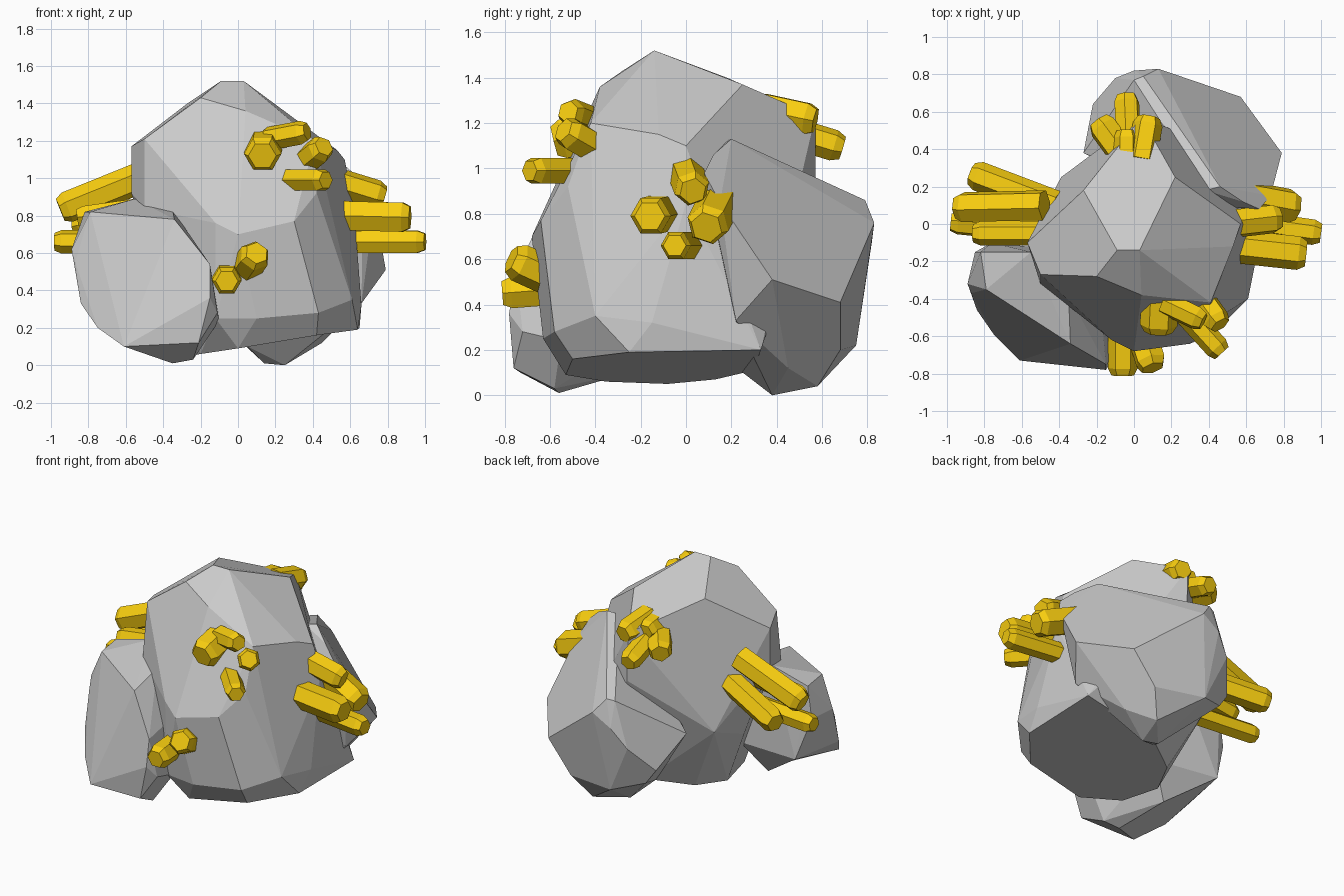
import bpy, bmesh, math
from mathutils import Vector

gold = bpy.data.materials.new("gold")
gold.diffuse_color = (0.95, 0.62, 0.005, 1)


def add_object(name, bm, material=None):
    bmesh.ops.recalc_face_normals(bm, faces=bm.faces)
    mesh = bpy.data.meshes.new(name)
    bm.to_mesh(mesh)
    bm.free()
    obj = bpy.data.objects.new(name, mesh)
    bpy.context.collection.objects.link(obj)
    if material:
        mesh.materials.append(material)
    return obj


def rock(name, corners):
    """Faceted boulder: the hull of a few corner points."""
    bm = bmesh.new()
    for c in corners:
        bm.verts.new(c)
    hull = bmesh.ops.convex_hull(bm, input=bm.verts)
    loose = {g for g in hull["geom_interior"] + hull["geom_unused"]
             if isinstance(g, bmesh.types.BMVert)}
    bmesh.ops.delete(bm, geom=list(loose), context='VERTS')
    bmesh.ops.dissolve_limit(bm, angle_limit=math.radians(7),
                             verts=bm.verts, edges=bm.edges)
    return add_object(name, bm)


def crystal(bm, base, tip, radius, turn=0.0):
    """Six-sided prism with a bevelled end."""
    base, tip = Vector(base), Vector(tip)
    axis = tip - base
    rot = axis.to_track_quat('Z', 'Y')
    rings = []
    for t, s in ((0, 1), (1 - min(0.3, 0.04 / axis.length), 1), (1, 0.75)):
        ring = []
        for i in range(6):
            a = turn + i * math.pi / 3
            p = Vector((math.cos(a), math.sin(a), 0)) * radius * s
            ring.append(bm.verts.new(base + axis * t + rot @ p))
        rings.append(ring)
    for lo, hi in zip(rings, rings[1:]):
        for i in range(6):
            j = (i + 1) % 6
            bm.faces.new((lo[i], lo[j], hi[j], hi[i]))
    bm.faces.new(rings[0][::-1])
    bm.faces.new(rings[-1])


def cluster(name, crystals):
    bm = bmesh.new()
    for i, (base, tip, radius) in enumerate(crystals):
        crystal(bm, base, tip, radius, i * 0.35)
    return add_object(name, bm, gold)


# Large central boulder
rock("main_rock", [
    (-.09, -.14, 1.52), (.03, -.14, 1.52), (-.27, .18, 1.40), (.22, .25, 1.37),
    (.04, .57, 1.23), (-.20, -.28, 1.43), (.04, -.38, 1.36), (-.50, -.27, 1.21),
    (-.57, -.10, 1.17), (-.57, -.10, .92), (-.50, -.32, .84), (-.39, .25, .54),
    (-.42, -.03, .43), (.05, .57, .90), (.57, .00, 1.10), (.53, -.12, 1.15),
    (.41, -.42, 1.20), (.62, .00, .85), (.42, -.52, .92), (.12, -.62, .80),
    (-.12, -.62, .76), (.00, -.68, .70), (.30, -.64, .77), (.10, -.63, .25),
    (-.12, -.60, .25), (.43, -.58, .28), (.61, -.40, .35), (.66, -.15, .32),
    (.65, .33, .20), (.64, -.25, .19), (.42, -.50, .16), (.00, -.53, .09),
    (-.20, -.35, .06), (-.26, -.08, .05), (-.16, .13, .07), (.10, .30, .11)])

# Boulder at front left
rock("front_left_rock", [
    (-.79, -.35, .82), (-.34, -.64, .78), (-.15, -.75, .54), (-.15, -.78, .36),
    (-.11, -.72, .28), (-.21, -.76, .12), (-.61, -.73, .10), (-.75, -.59, .20),
    (-.84, -.46, .33), (-.87, -.37, .55), (-.89, -.32, .62), (-.82, -.15, .82),
    (-.55, -.15, .89), (-.35, -.38, .83), (-.85, -.15, .60), (-.76, -.10, .32),
    (-.45, -.25, .10), (-.35, -.56, .01), (-.24, -.58, .03), (-.10, -.55, .24),
    (-.20, -.20, .60), (-.30, -.15, .30)])

# Boulder at back right, a slab with one large sloping face
rock("back_right_rock", [
    (.46, .20, 1.13), (.38, .18, 1.12), (.58, .12, 1.06), (.67, .08, .98),
    (.73, .15, .85), (.79, .38, .51), (.57, .68, .41), (.13, .83, .76),
    (.05, .79, .86), (.00, .77, .85), (.00, .82, .68), (-.10, .78, .55),
    (-.22, .64, .38), (-.27, .38, .55), (-.15, .65, .28), (.05, .75, .22),
    (.25, .38, .00), (.14, .40, .01), (.05, .25, .10), (.40, .68, .20),
    (.30, .58, .04), (.45, .45, .12), (.66, .22, .33), (.30, .10, .95)])

# Gold crystal clusters
cluster("right_crystals", [
    ((.55, -.12, .80), (.92, -.16, .79), .09),
    ((.52, .00, .98), (.78, .03, .90), .08),
    ((.55, .15, .86), (.87, .09, .74), .095),
    ((.58, .01, .66), (1.0, -.05, .66), .068)])
cluster("left_crystals", [
    ((-.42, .10, .83), (-.87, .27, .74), .08),
    ((-.48, .10, 1.02), (-.95, .09, .83), .085),
    ((-.50, -.04, .66), (-.98, .01, .66), .065),
    ((-.50, -.05, .84), (-.86, -.05, .79), .065)])
cluster("back_crystals", [
    ((.04, .34, 1.26), (.08, .57, 1.21), .08),
    ((-.03, .46, 1.16), (-.04, .69, 1.09), .07),
    ((-.08, .40, 1.18), (-.19, .55, 1.14), .08),
    ((-.04, .35, 1.25), (-.04, .50, 1.23), .07)])
cluster("lower_front_crystals", [
    ((-.06, -.55, .47), (-.06, -.81, .45), .08),
    ((.03, -.55, .50), (.10, -.77, .60), .085)])
cluster("upper_front_crystals", [
    ((.14, -.38, 1.17), (.13, -.58, 1.12), .10),
    ((.16, -.42, 1.21), (.37, -.52, 1.25), .065),
    ((.36, -.40, 1.09), (.46, -.54, 1.17), .075),
    ((.26, -.46, .99), (.47, -.69, .99), .065)])
